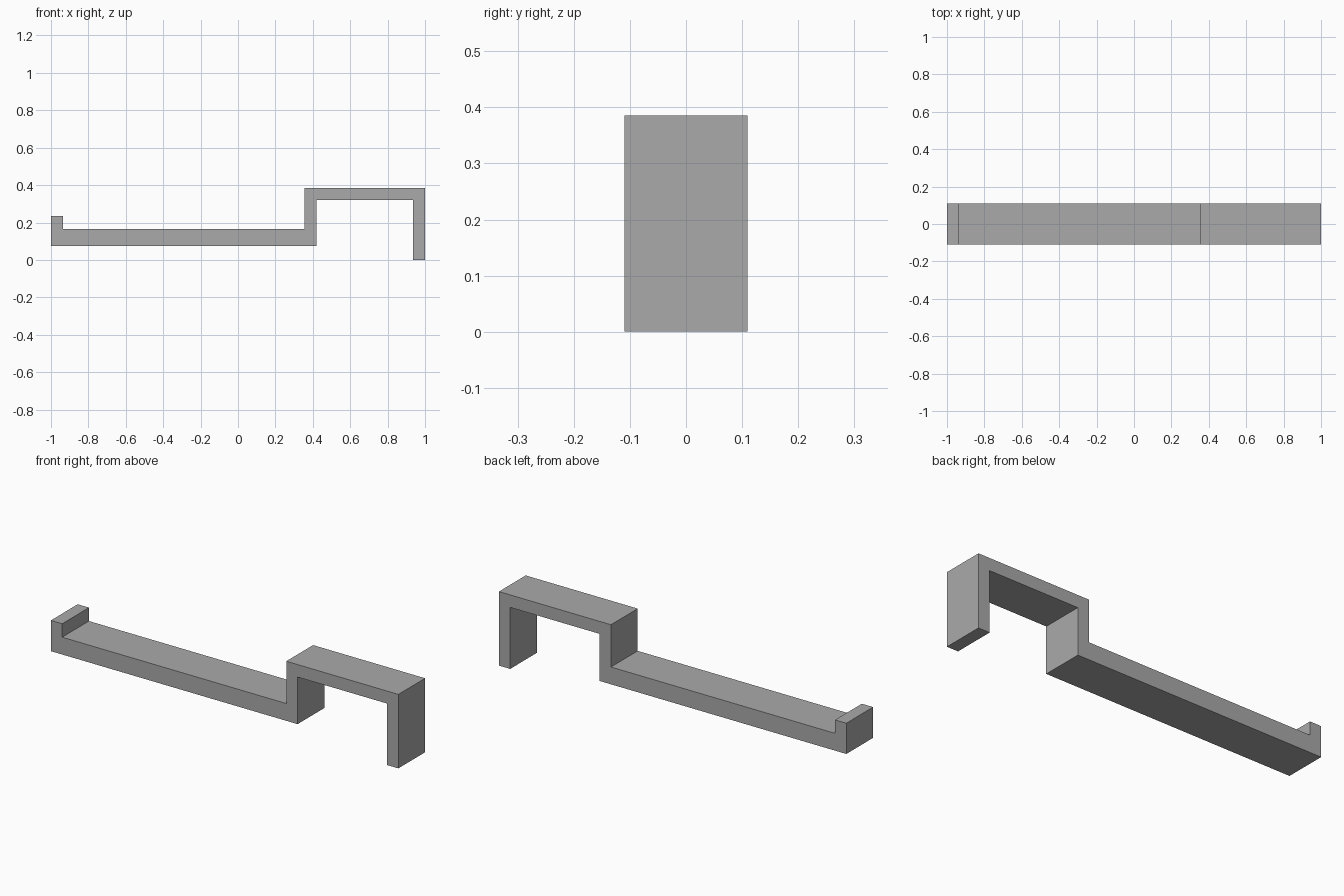
import bpy
import bmesh

cube = bpy.data.objects.get("Cube")
if cube:
    bpy.data.objects.remove(cube, do_unlink=True)

GREY = (0.4, 0.4, 0.4, 1)
grey = bpy.data.materials.new("plain grey")
grey.use_nodes = True
grey.diffuse_color = GREY
grey.node_tree.nodes["Principled BSDF"].inputs["Base Color"].default_value = GREY

HALF_WIDTH = 0.11

# Side outline of the bracket: lipped arm, riser, bridge and hanging leg
outline = [
    (-1, 0.075), (0.42, 0.075), (0.42, 0.32), (0.935, 0.32),
    (0.935, 0), (1, 0), (1, 0.385), (0.355, 0.385),
    (0.355, 0.165), (-0.935, 0.165), (-0.935, 0.235), (-1, 0.235),
]

# Extrude the outline across the width
bm = bmesh.new()
face = bm.faces.new([bm.verts.new((x, -HALF_WIDTH, z)) for x, z in outline])
extruded = bmesh.ops.extrude_face_region(bm, geom=[face], use_keep_orig=True)
back = [v for v in extruded["geom"] if isinstance(v, bmesh.types.BMVert)]
bmesh.ops.translate(bm, vec=(0, 2 * HALF_WIDTH, 0), verts=back)
bmesh.ops.recalc_face_normals(bm, faces=bm.faces)

mesh = bpy.data.meshes.new("hook_bracket")
bm.to_mesh(mesh)
bm.free()
mesh.materials.append(grey)
bracket = bpy.data.objects.new("hook_bracket", mesh)
bpy.context.collection.objects.link(bracket)
